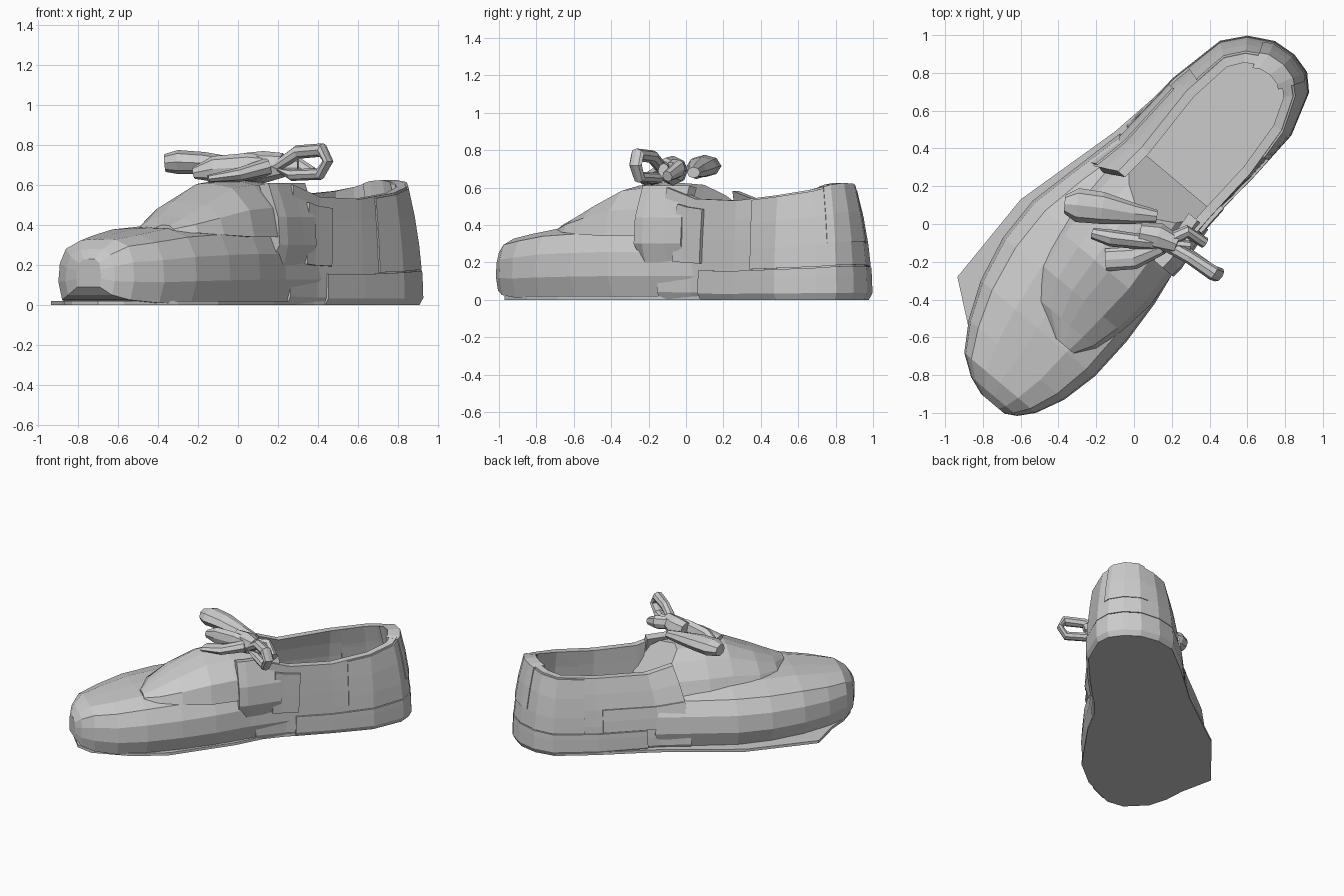
import bpy, bmesh, math
from mathutils import Vector

if "Cube" in bpy.data.objects:
    bpy.data.objects.remove(bpy.data.objects["Cube"])

# Shoe frame: u runs toe to heel, v runs to the shoe's right side
A = math.radians(50)
def W(u, v, z):
    return Vector((u * math.cos(A) + v * math.sin(A), u * math.sin(A) - v * math.cos(A), z))

def loft(name, sections, closed=False):
    """Skin a list of closed cross-sections, capping the ends."""
    bm = bmesh.new()
    rings = [[bm.verts.new(p) for p in s] for s in sections]
    n = len(rings[0])
    pairs = list(zip(rings, rings[1:])) + ([(rings[-1], rings[0])] if closed else [])
    for a, b in pairs:
        for i in range(n):
            j = (i + 1) % n
            bm.faces.new((a[i], a[j], b[j], b[i]))
    if not closed:
        bm.faces.new(rings[0])
        bm.faces.new(rings[-1])
    bmesh.ops.recalc_face_normals(bm, faces=bm.faces)
    me = bpy.data.meshes.new(name)
    bm.to_mesh(me)
    bm.free()
    ob = bpy.data.objects.new(name, me)
    bpy.context.collection.objects.link(ob)
    return ob

def slab(name, pts, z0, z1):
    return loft(name, [[Vector((p.x, p.y, z)) for p in pts] for z in (z0, z1)])

# Heel outline at the ground and at the collar, left front round to right front
BASE = [(0, -.43), (.28, -.36), (.73, -.327), (1.03, -.265), (1.14, -.175), (1.21, -.05),
        (1.222, .072), (1.195, .18), (1.12, .255), (.894, .325), (.6, .315), (.273, .29), (.05, .3)]
RIM = [(.1, -.25, .6), (.34, -.23, .53), (.72, -.24, .55), (.98, -.2, .57), (1.07, -.13, .59),
       (1.13, -.03, .62), (1.14, .06, .625), (1.12, .14, .615), (1.06, .21, .59), (.88, .28, .56),
       (.6, .3, .53), (.3, .285, .54), (.1, .28, .6)]

def wall_point(k, t, out):
    i = min(int(k), len(BASE) - 2)
    b = Vector((*BASE[i], 0)).lerp(Vector((*BASE[i + 1], 0)), k - i)
    r = Vector(RIM[i]).lerp(Vector(RIM[i + 1]), k - i)
    s = t ** 2
    p = Vector((b.x + (r.x - b.x) * s, b.y + (r.y - b.y) * s, r.z * t))
    d = Vector((p.x - min(p.x, .85), p.y, 0)).normalized()
    p += d * (out - (.02 if t == 0 else 0))
    return W(*p)

def wall(name, ks, ts, out, thick):
    """Curved panel following the heel outline."""
    return loft(name, [[wall_point(k, t, out) for t in ts] +
                       [wall_point(k, t, out - thick) for t in reversed(ts)] for k in ks])

# Flat outsole with the flared outer corner
SOLE = [(-.57, -.97), (-.7, -.95), (-.83, -.82), (-.87, -.68), (-.88, -.53), (-.935, -.28),
        (-.6, .13), (-.1, .49), (.22, .77), (.45, .95), (.6, .97), (.82, .87), (.9, .7),
        (.81, .47), (.61, .25), (.38, .02), (.28, -.1), (.18, -.29), (-.1, -.69), (-.3, -.85)]
slab("outsole", [Vector((x, y, 0)) for x, y in SOLE], 0, .02)

# Insole inside the opening
slab("insole", [W(u * .97, v * .93, 0) for u, v in BASE], .02, .09)

# Rounded toe box: stations of u, left, right, bottom, top
TOE = [(-1.21, -.04, .12, .09, .23), (-1.175, -.14, .18, .05, .28), (-1.10, -.25, .245, .025, .33),
       (-.95, -.345, .315, .01, .355), (-.75, -.43, .36, .005, .385), (-.5, -.485, .37, .005, .40),
       (-.25, -.49, .355, .005, .41), (0, -.435, .315, .005, .41), (.1, -.365, .29, .005, .41)]
TOE_PROFILE = [(-.9, 0), (-1, .3), (-.96, .6), (-.8, .84), (-.4, .98), (0, 1),
               (.5, .99), (.85, .88), (.98, .62), (1, .3), (.9, 0)]
# Arched vamp on top, its sides swept back at the opening
VAMP = [(-.73, .05, .2, .36, .40), (-.63, -.14, .27, .36, .445), (-.48, -.25, .315, .35, .52),
        (-.28, -.29, .342, .34, .61), (-.1, -.31, .33, .34, .63), (.07, -.29, .297, .34, .62)]
VAMP_PROFILE = [(-1, 0), (-.85, .4), (-.55, .78), (-.2, .98), (.1, 1), (.55, .9), (.9, .5), (1, 0)]

def hull(name, stations, profile, sweep):
    secs = []
    for n, (u, l, r, z0, z1) in enumerate(stations):
        sw = sweep if n == len(stations) - 1 else 0
        secs.append([W(u + sw * f * f, (l + r) / 2 + f * (r - l) / 2, z0 + g * (z1 - z0))
                     for f, g in profile])
    loft(name, secs)

hull("toe_box", TOE, TOE_PROFILE, .22)
hull("vamp", VAMP, VAMP_PROFILE, .25)

# Heel quarters, counter, sole band and side panels
wall("quarters", [.25] + list(range(1, 13)), (0, .07, .18, .38, .6, .8, 1), 0, .05)
wall("heel_counter", [2.3, 3, 4, 5, 6, 7, 8, 9, 9.6], (.3, .5, .75, .985), .01, .06)
wall("heel_sole_band", [1.2, 2, 3, 4, 5, 6, 7, 8, 9, 10, 10.8], (0, .06, .22, .29), .012, .05)
wall("heel_tab", [4.6, 5, 6, 7, 7.4], (.5, .75, 1.0), .016, .09)
wall("right_side_panel", [10.75, 11.2, 11.5], (.36, .6, .9), .02, .05)
wall("left_side_panel", [.3, 1, 1.9], (.3, .45, .6), .01, .05)
# Eyelet facing on the right side, overlapping vamp and toe box
loft("right_facing", [[W(u, v + o, z) for v, z in ((.31, b), (.34, .3), (.33, .44), (.265, .61))] +
                      [W(u, v + o - .06, z) for v, z in ((.265, .6), (.33, .44), (.34, .3), (.31, b))]
                      for u, o, b in ((-.08, .0, .26), (-.02, .005, .2), (.12, -.01, .2), (.23, -.02, .22))])

def ribbon(name, pts, closed=False):
    """Faceted strand: points are x, y, z, half width, half height."""
    P = [Vector(p[:3]) for p in pts]
    n, secs = len(P), []
    for i, p in enumerate(pts):
        a = P[(i - 1) % n] if closed or i else P[0]
        b = P[(i + 1) % n] if closed or i < n - 1 else P[-1]
        t = (b - a).normalized()
        side = (Vector((.55, .83, 0)) if closed else t.cross(Vector((0, 0, 1)))).normalized()
        up = side.cross(t).normalized()
        secs.append([P[i] + side * p[3] * math.cos(q * math.pi / 4) + up * p[4] * math.sin(q * math.pi / 4)
                     for q in range(8)])
    loft(name, secs, closed)

# Lace bow: flat left loop, open right loop, cross strands and knot
ribbon("bow_left_loop", [(.12, .04, .68, .035, .03), (0, .055, .69, .055, .045), (-.17, .085, .71, .085, .055),
                         (-.3, .1, .715, .09, .06), (-.365, .105, .71, .05, .045)])
ribbon("bow_right_loop", [(.19, -.12, .69, .035, .035), (.3, -.18, .765, .035, .035),
                          (.42, -.26, .775, .04, .035), (.45, -.27, .72, .04, .02),
                          (.41, -.25, .655, .035, .03), (.27, -.15, .65, .035, .03)], True)
ribbon("lace_front_strand", [(-.22, -.05, .66, .03, .03), (-.12, -.075, .68, .045, .065),
                             (.05, -.095, .69, .04, .07), (.3, -.12, .69, .03, .04)])
ribbon("lace_end", [(.16, -.1, .70, .04, .05), (.28, -.04, .70, .035, .05), (.375, -.1, .66, .03, .03)])
ribbon("lace_lower_strand", [(-.15, -.19, .63, .06, .02), (.0, -.18, .65, .06, .035), (.15, -.12, .69, .04, .045)])
ribbon("bow_knot", [(.03, -.05, .69, .06, .07), (.13, -.07, .69, .075, .08), (.23, -.11, .70, .05, .06)])
